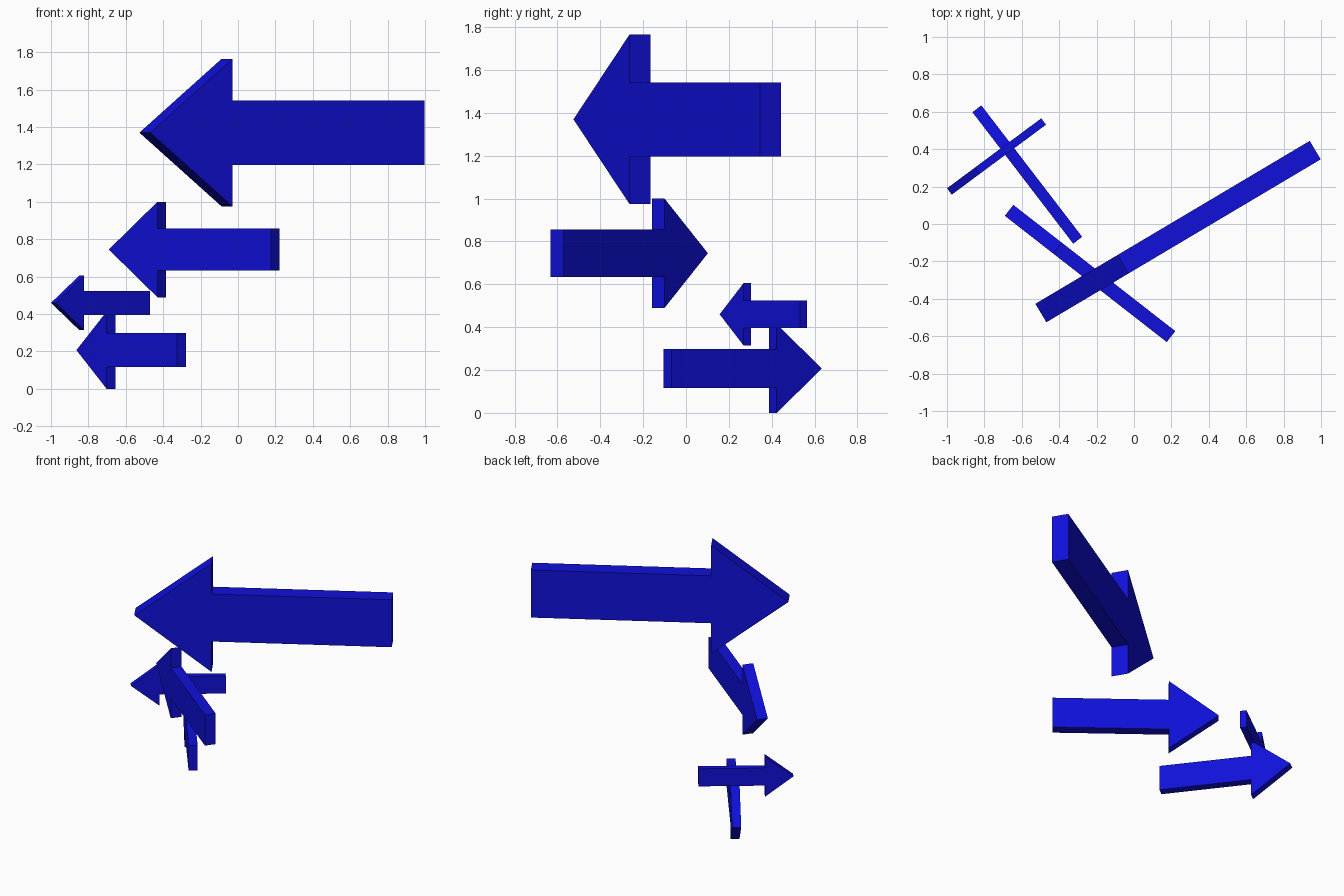
import bpy
import bmesh
from mathutils import Vector

cube = bpy.data.objects.get("Cube")
if cube:
    bpy.data.objects.remove(cube, do_unlink=True)

blue = bpy.data.materials.new("deep blue")
blue.use_nodes = True
blue.diffuse_color = (0.005, 0.005, 0.7, 1)
blue.node_tree.nodes["Principled BSDF"].inputs["Base Color"].default_value = blue.diffuse_color


def arrow(name, tip, tail, height, scale):
    """Flat upright arrow from tail to tip, extruded sideways to its thickness."""
    tip, tail = Vector((*tip, height)), Vector((*tail, height))
    along = tail - tip
    up = Vector((0, 0, scale))
    side = along.cross(up).normalized() * 0.0575 * scale
    # Outline as (fraction from tip to tail, height above the centre line)
    upper = [(0.3, 0.395), (0.3, 0.173), (1, 0.173)]
    outline = [(0, 0)] + upper + [(t, -h) for t, h in reversed(upper)]

    bm = bmesh.new()
    face = bm.faces.new([bm.verts.new(tip + along * t + up * h - side) for t, h in outline])
    result = bmesh.ops.extrude_face_region(bm, geom=[face], use_keep_orig=True)
    moved = [v for v in result["geom"] if isinstance(v, bmesh.types.BMVert)]
    bmesh.ops.translate(bm, verts=moved, vec=side * 2)
    bmesh.ops.recalc_face_normals(bm, faces=bm.faces)
    mesh = bpy.data.meshes.new(name)
    bm.to_mesh(mesh)
    bm.free()
    mesh.materials.append(blue)
    bpy.context.collection.objects.link(bpy.data.objects.new(name, mesh))


# Four arrows of the same shape, largest at the top
arrow("large_arrow", (-0.498, -0.476), (0.969, 0.395), 1.37, 1)
arrow("medium_arrow", (-0.668, 0.073), (0.198, -0.602), 0.745, 0.646)
arrow("small_arrow", (-0.987, 0.174), (-0.483, 0.548), 0.46, 0.37)
arrow("lower_arrow", (-0.84, 0.616), (-0.301, -0.087), 0.207, 0.524)
